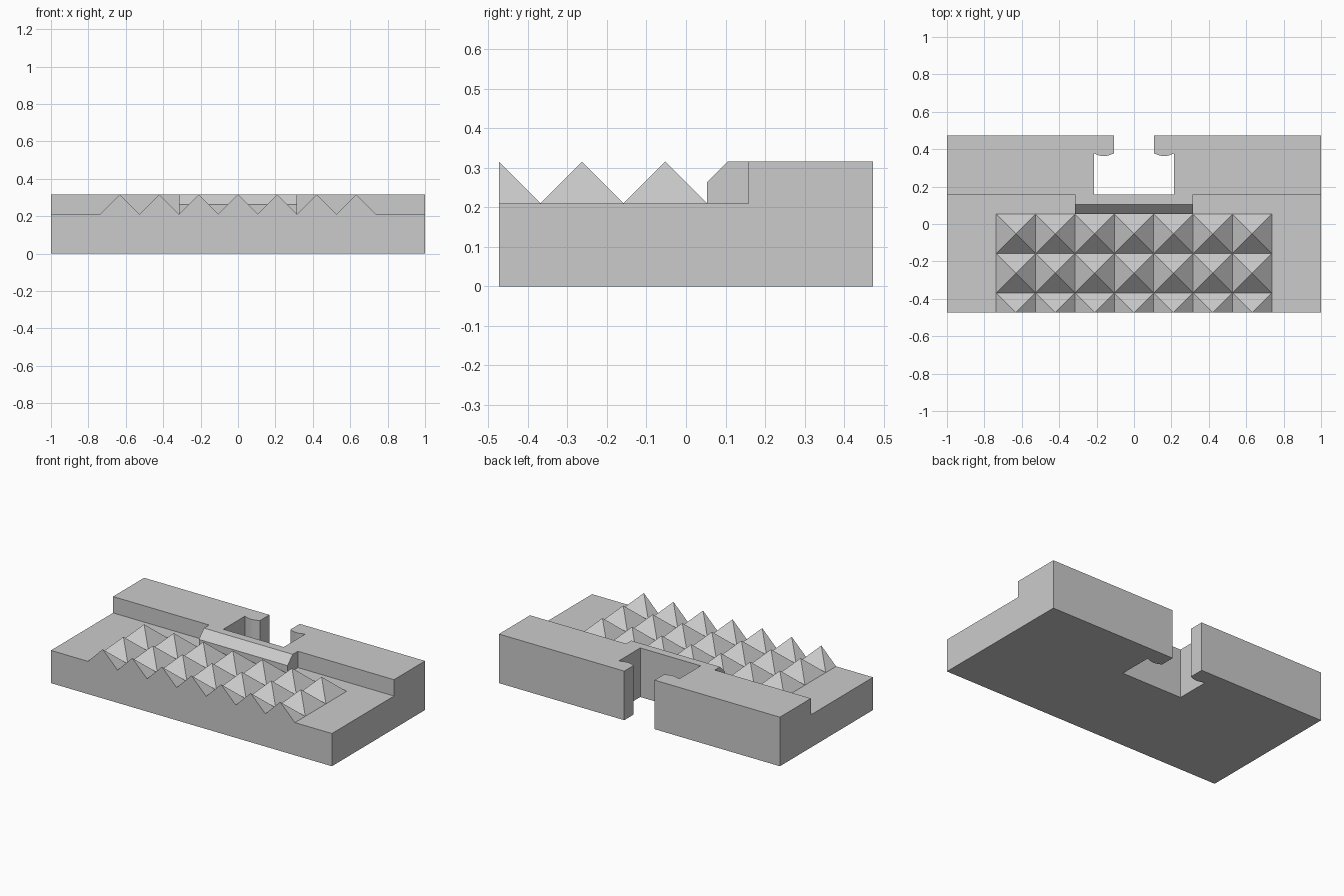
import bpy, bmesh, math
from mathutils import Vector

if "Cube" in bpy.data.objects:
    bpy.data.objects.remove(bpy.data.objects["Cube"])

grey = bpy.data.materials.new("light grey")
grey.use_nodes = True
colour = (0.6, 0.6, 0.6, 1)
grey.diffuse_color = colour
grey.node_tree.nodes["Principled BSDF"].inputs["Base Color"].default_value = colour

U = 2 / 19                     # modelling unit: the plate is 19 units wide
FRONT, BACK = -4.5 * U, 4.5 * U
WALL = 1.5 * U                 # front of the raised back wall
LOW, HIGH = 2 * U, 3 * U       # deck and wall heights


def finish(name, bm):
    bmesh.ops.recalc_face_normals(bm, faces=bm.faces)
    mesh = bpy.data.meshes.new(name)
    bm.to_mesh(mesh)
    bm.free()
    mesh.materials.append(grey)
    ob = bpy.data.objects.new(name, mesh)
    bpy.context.collection.objects.link(ob)
    return ob


def prism(name, points, push):
    """Closed solid from an outline pushed along a vector."""
    bm = bmesh.new()
    face = bm.faces.new([bm.verts.new(p) for p in points])
    out = bmesh.ops.extrude_face_region(bm, geom=[face], use_keep_orig=True)
    moved = [v for v in out["geom"] if isinstance(v, bmesh.types.BMVert)]
    bmesh.ops.translate(bm, verts=moved, vec=Vector(push))
    return finish(name, bm)


def combine(target, tool, operation):
    mod = target.modifiers.new(operation.lower(), "BOOLEAN")
    mod.operation, mod.object, mod.solver = operation, tool, "EXACT"
    tool.hide_render = True
    tool.hide_set(True)
    bpy.context.view_layer.objects.active = target
    bpy.ops.object.modifier_apply(modifier=mod.name)
    bpy.data.objects.remove(tool)


# Stepped plate with the raised wall along the back
step = [(FRONT, 0), (BACK, 0), (BACK, HIGH), (WALL, HIGH), (WALL, LOW), (FRONT, LOW)]
plate = prism("base_plate", [(-1, y, z) for y, z in step], (2, 0, 0))

# Chamfered block in front of the wall
nose = [(0.5 * U, U), (2.5 * U, U), (2.5 * U, HIGH), (U, HIGH), (0.5 * U, 2.5 * U)]
block = prism("chamfered_block", [(-3 * U, y, z) for y, z in nose], (6 * U, 0, 0))
combine(plate, block, "UNION")

# Keyhole slot with rounded lips beside its neck
SLOT, NECK, LIP = 0.215, 0.108, 0.378
right = [(SLOT, WALL)]
for i in range(9):
    t = i / 8
    right.append((SLOT + (NECK - SLOT) * t, LIP - 0.015 * math.sin(math.pi * t)))
right.append((NECK, BACK + 0.1))
outline = right + [(-x, y) for x, y in reversed(right)]
slot = prism("slot_cutter", [(x, y, -0.1) for x, y in outline], (0, 0, 0.6))
combine(plate, slot, "DIFFERENCE")

# Grid of square spikes; the front row is sliced in half
bm = bmesh.new()
for col in range(7):
    x = (col - 3) * 2 * U
    for row in range(3):
        y = -0.5 * U - row * 2 * U
        near = max(y - U, FRONT)
        base = [bm.verts.new((x + a * U, b, LOW))
                for a, b in ((-1, near), (1, near), (1, y + U), (-1, y + U))]
        tip = bm.verts.new((x, y, HIGH))
        for i in range(4):
            bm.faces.new((base[i], base[(i + 1) % 4], tip))
bmesh.ops.remove_doubles(bm, verts=bm.verts, dist=0.0001)
spikes = finish("spike_grid", bm)
# Make sure the spikes face upward
if sum(p.normal.z for p in spikes.data.polygons) < 0:
    spikes.data.flip_normals()
